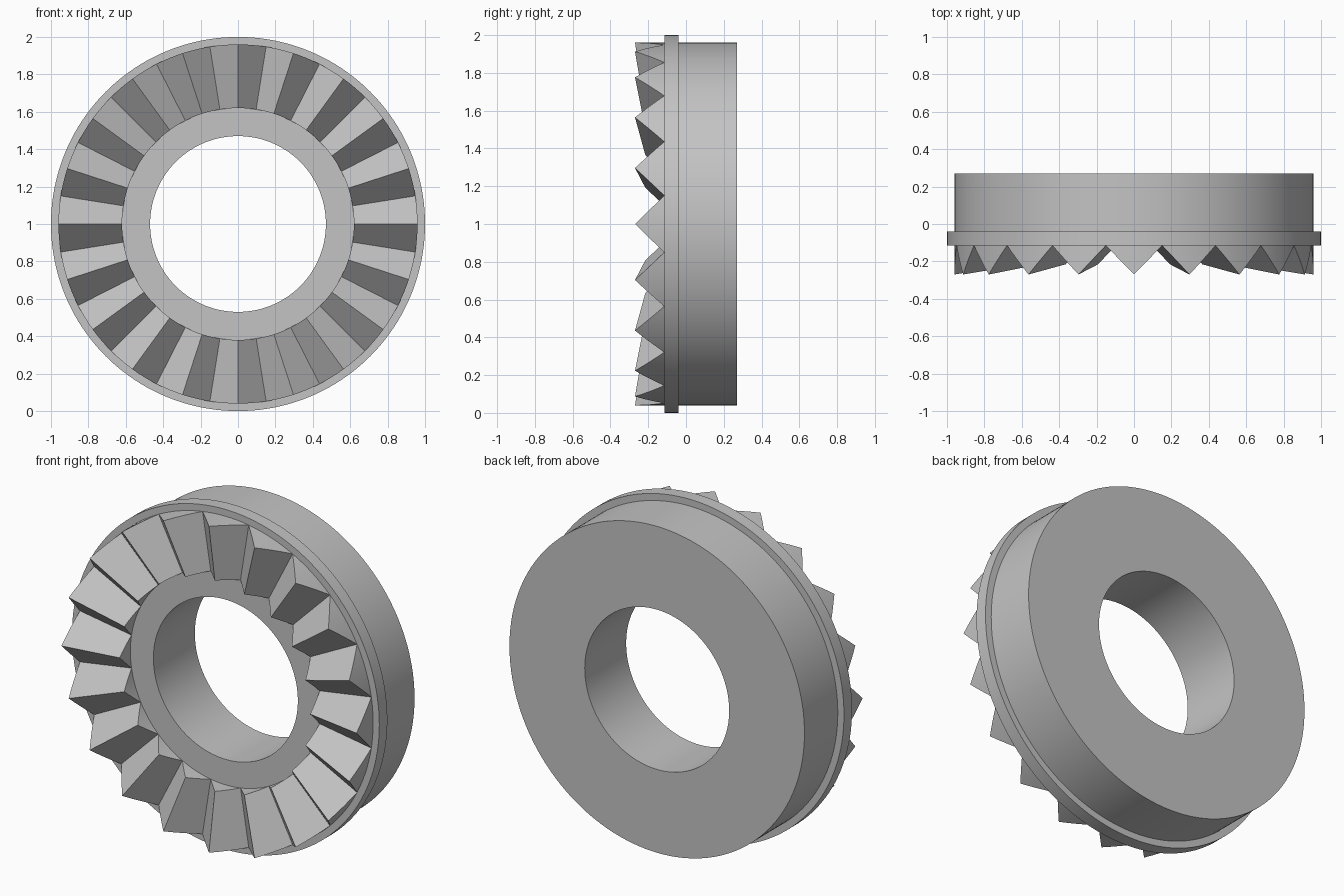
import bpy, bmesh, math

if "Cube" in bpy.data.objects:
    bpy.data.objects.remove(bpy.data.objects["Cube"])

TEETH, SUB = 20, 4                 # teeth, and slices per tooth flank
N = TEETH * 2 * SUB                # slices around the ring
R_BORE, R_IN, R_OUT, R_FLANGE = 0.47, 0.62, 0.96, 1.0
Y_FRONT, Y_FLANGE, Y_BACK = -0.115, -0.04, 0.27
TIP = 0.155                        # tooth height at the outer radius

steel = bpy.data.materials.new("grey steel")
steel.diffuse_color = (0.55, 0.55, 0.55, 1)
steel.use_nodes = True
steel.node_tree.nodes["Principled BSDF"].inputs["Base Color"].default_value = steel.diffuse_color


def point(r, i, y):
    a = 2 * math.pi * i / N
    return (r * math.sin(a), y, 1 + r * math.cos(a))


def ring_object(name, section, closed):
    """Sweep a section, given as (radius, y) per slice, around the y axis."""
    bm = bmesh.new()
    loops = [[bm.verts.new(point(r, i, y)) for r, y in section(i)] for i in range(N)]
    count = len(loops[0])
    for i in range(N):
        a, b = loops[i], loops[(i + 1) % N]
        for j in range(count if closed else count - 1):
            k = (j + 1) % count
            bm.faces.new((a[j], a[k], b[k], b[j]))
    bmesh.ops.remove_doubles(bm, verts=bm.verts, dist=1e-5)
    bmesh.ops.recalc_face_normals(bm, faces=bm.faces)
    mesh = bpy.data.meshes.new(name)
    bm.to_mesh(mesh)
    bm.free()
    mesh.materials.append(steel)
    obj = bpy.data.objects.new(name, mesh)
    bpy.context.collection.objects.link(obj)
    bpy.ops.object.select_all(action='DESELECT')
    obj.select_set(True)
    bpy.context.view_layer.objects.active = obj
    bpy.ops.object.shade_smooth_by_angle(angle=math.radians(25))
    return obj


# Body with bore and raised flange
def body_section(i):
    return [(R_BORE, Y_FRONT), (R_FLANGE, Y_FRONT), (R_FLANGE, Y_FLANGE),
            (R_OUT, Y_FLANGE), (R_OUT, Y_BACK), (R_BORE, Y_BACK)]


# Ring of face teeth: planar flanks that taper toward the axis
def teeth_section(i):
    step = i % (2 * SUB)
    from_valley = abs(step - SUB) / SUB          # 1 at a crest, 0 at a valley
    half = math.pi / TEETH
    h = TIP * math.sin(half * from_valley) / math.sin(half)
    return [(R_IN, Y_FRONT), (R_IN, Y_FRONT - h * R_IN / R_OUT),
            (R_OUT, Y_FRONT - h), (R_OUT, Y_FRONT)]


ring_object("flanged_body", body_section, True)
ring_object("face_teeth", teeth_section, False)
